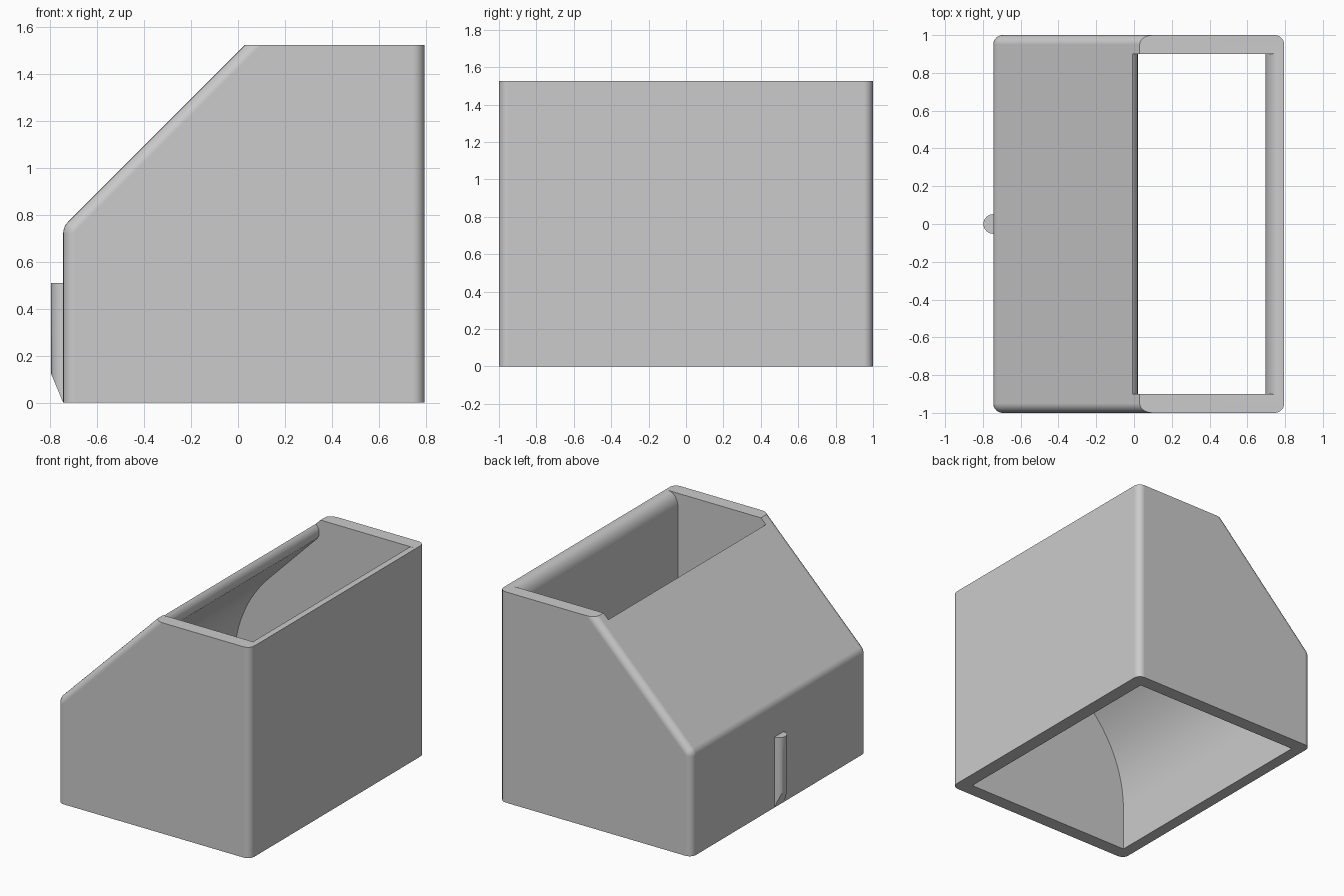
import bpy, bmesh
from math import radians, cos, sin
from mathutils import Vector

if "Cube" in bpy.data.objects:
    bpy.data.objects.remove(bpy.data.objects["Cube"], do_unlink=True)

grey = bpy.data.materials.new("plain_grey")
grey.use_nodes = True
colour = (0.6, 0.6, 0.6, 1)
grey.diffuse_color = colour
grey.node_tree.nodes["Principled BSDF"].inputs["Base Color"].default_value = colour

HEIGHT, LEFT, RIGHT, FILLET = 1.525, -0.745, 0.795, 0.05


def arc(cx, cz, rx, rz, start, end, steps):
    """Points of an elliptic arc in the x-z plane."""
    angles = [radians(start + (end - start) * i / steps) for i in range(steps + 1)]
    return [(cx + rx * cos(a), cz + rz * sin(a)) for a in angles]


def prism(profile, half):
    """Closed prism from an x-z profile, extruded along y."""
    bm = bmesh.new()
    face = bm.faces.new([bm.verts.new((x, -half, z)) for x, z in profile])
    moved = bmesh.ops.extrude_face_region(bm, geom=[face])["geom"]
    verts = [g for g in moved if isinstance(g, bmesh.types.BMVert)]
    bmesh.ops.translate(bm, verts=verts, vec=(0, 2 * half, 0))
    bmesh.ops.recalc_face_normals(bm, faces=bm.faces)
    return bm


def trim(bm, point, normal):
    """Cut away everything on the normal side and cap the cut."""
    geom = bm.verts[:] + bm.edges[:] + bm.faces[:]
    cut = bmesh.ops.bisect_plane(bm, geom=geom, plane_co=Vector(point),
                                 plane_no=Vector(normal), clear_outer=True)
    edges = [g for g in cut["geom_cut"] if isinstance(g, bmesh.types.BMEdge)]
    bmesh.ops.holes_fill(bm, edges=edges, sides=0)
    bmesh.ops.recalc_face_normals(bm, faces=bm.faces)


def make_object(name, bm):
    mesh = bpy.data.meshes.new(name)
    bm.to_mesh(mesh)
    bm.free()
    mesh.materials.append(grey)
    obj = bpy.data.objects.new(name, mesh)
    bpy.context.collection.objects.link(obj)
    return obj


def activate(obj):
    bpy.ops.object.select_all(action='DESELECT')
    obj.select_set(True)
    bpy.context.view_layer.objects.active = obj


def smooth(obj):
    activate(obj)
    bpy.ops.object.shade_smooth_by_angle(angle=radians(30))
    weighted = obj.modifiers.new("clean_normals", 'WEIGHTED_NORMAL')
    weighted.keep_sharp = True


# Outer shell: sloped block, rounded ends, flat top and bottom
ridge = 0.07
outer = [(LEFT, -0.2), (RIGHT, -0.2), (RIGHT, 1.8), (0.305, 1.8)]
outer += arc(LEFT + ridge, 0.75 - 0.414 * ridge, ridge, ridge, 135, 180, 4)
bm = prism(outer, 1.0)
rims = [e for e in bm.edges if abs(e.verts[0].co.y - e.verts[1].co.y) < 0.01]
bmesh.ops.bevel(bm, geom=rims, offset=FILLET, segments=6, profile=0.5,
                affect='EDGES', clamp_overlap=False)
bmesh.ops.remove_doubles(bm, verts=bm.verts, dist=0.0005)
trim(bm, (0, 0, 0), (0, 0, -1))
trim(bm, (0, 0, HEIGHT), (0, 0, 1))
shell = make_object("bin_shell", bm)

# Cavity: curved chute wall, rounded lip, rolled rim, straight far wall
cavity = [(-0.66, -0.2)]
cavity += arc(0.296, 0.32, 0.956, 0.956, 180, 135, 16)
cavity += arc(-0.05, 1.43, 0.07, 0.07, -45, 55, 12)
cavity += [(-0.1, 1.6), (0.77, 1.6)]
cavity += arc(0.77, 1.425, 0.075, 0.1, 90, 180, 10)
cavity += [(0.695, -0.2)]
cutter = make_object("cavity_cutter", prism(cavity, 0.9))
cutter.hide_render = True

activate(shell)
hollow = shell.modifiers.new("hollow", 'BOOLEAN')
hollow.operation = 'DIFFERENCE'
hollow.solver = 'EXACT'
hollow.object = cutter
bpy.ops.object.modifier_apply(modifier=hollow.name)
bpy.data.objects.remove(cutter, do_unlink=True)
smooth(shell)

# Half-round peg with a slanted foot
bm = bmesh.new()
bmesh.ops.create_cone(bm, cap_ends=True, segments=32, radius1=0.052,
                      radius2=0.052, depth=0.51)
bmesh.ops.translate(bm, verts=bm.verts, vec=(LEFT, 0, 0.255))
trim(bm, (LEFT + 0.01, 0, 0), (1, 0, 0))
trim(bm, (LEFT, 0, 0), (-0.12, 0, -0.05))
smooth(make_object("side_peg", bm))
